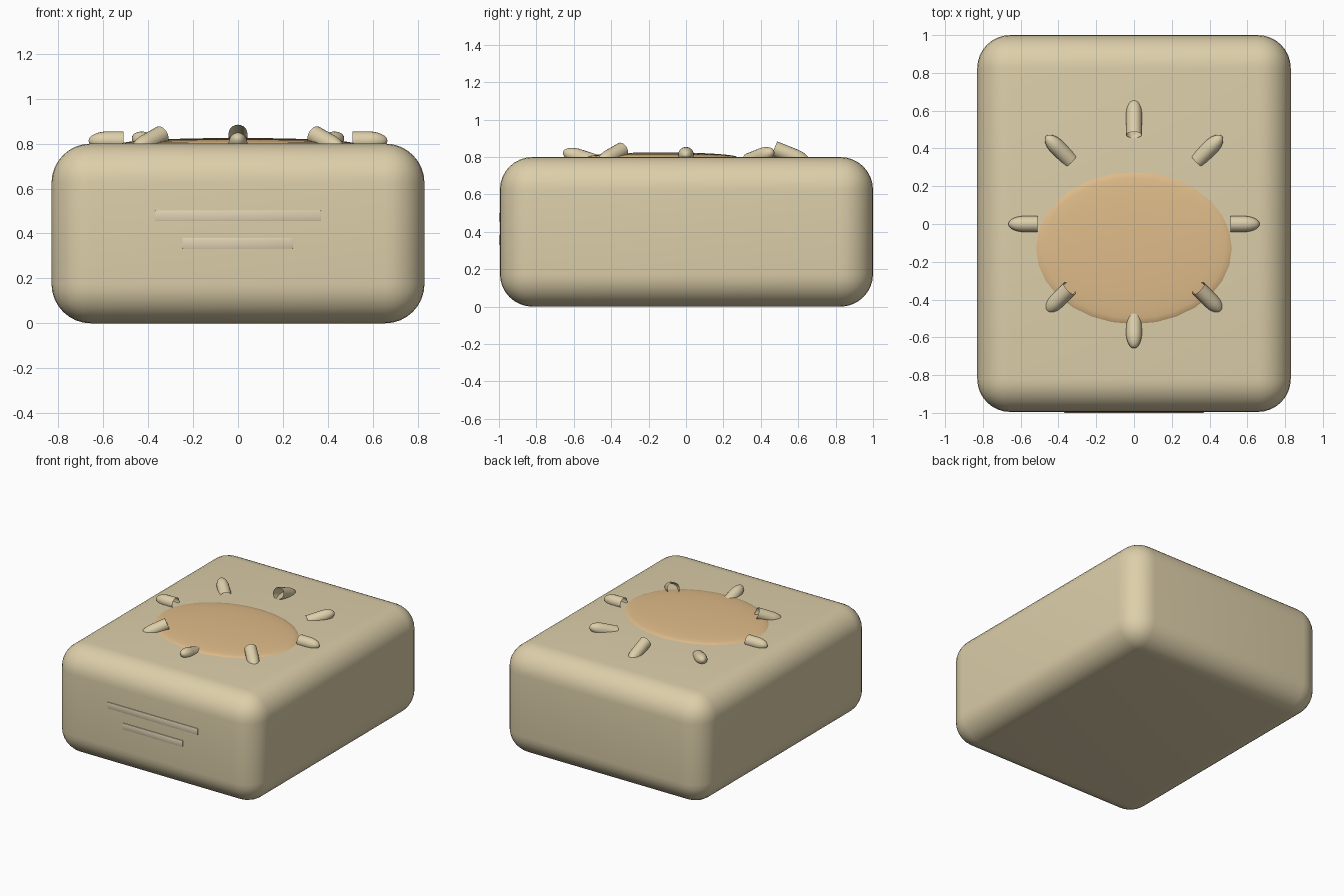
import bpy, bmesh, math
from mathutils import Matrix, Vector

if "Cube" in bpy.data.objects:
    bpy.data.objects.remove(bpy.data.objects["Cube"])


def material(name, color):
    m = bpy.data.materials.new(name)
    m.diffuse_color = (*color, 1)
    m.use_nodes = True
    m.node_tree.nodes["Principled BSDF"].inputs["Base Color"].default_value = m.diffuse_color
    return m


CREAM = material("cream", (0.72, 0.62, 0.40))
PALE = material("pale_cream", (0.74, 0.64, 0.45))
ORANGE = material("toasted_orange", (0.74, 0.50, 0.25))


def finish(name, bm, mat, angle=40):
    me = bpy.data.meshes.new(name)
    bmesh.ops.recalc_face_normals(bm, faces=bm.faces)
    bm.to_mesh(me)
    bm.free()
    ob = bpy.data.objects.new(name, me)
    bpy.context.collection.objects.link(ob)
    me.materials.append(mat)
    bpy.context.view_layer.objects.active = ob
    ob.select_set(True)
    bpy.ops.object.shade_smooth_by_angle(angle=math.radians(angle))
    ob.select_set(False)
    return ob


def rounded_box(name, lo, hi, radius, segments, mat):
    lo, hi = Vector(lo), Vector(hi)
    bm = bmesh.new()
    bmesh.ops.create_cube(bm, size=1)
    bmesh.ops.scale(bm, vec=hi - lo, verts=bm.verts)
    bmesh.ops.translate(bm, vec=(lo + hi) / 2, verts=bm.verts)
    bmesh.ops.bevel(bm, geom=bm.edges[:], offset=radius, segments=segments,
                    profile=0.5, affect='EDGES')
    return finish(name, bm, mat)


def petal(name, azimuth, tilt, inner_r, inner_z, length, radius=0.042, sides=20):
    """Open tube with a rounded outer tip; positive tilt lifts the inner end."""
    bm = bmesh.new()
    tip = 0.085
    profile = [(0, radius)] + [
        (length - tip + tip * math.sin(a), radius * math.cos(a))
        for a in (i * math.pi / 16 for i in range(8))]
    rings = []
    for x, r in profile:
        rings.append([bm.verts.new((x, r * math.cos(t), r * math.sin(t)))
                      for t in (2 * math.pi * k / sides for k in range(sides))])
    for a, b in zip(rings, rings[1:]):
        for k in range(sides):
            bm.faces.new((a[k], a[(k + 1) % sides], b[(k + 1) % sides], b[k]))
    end = bm.verts.new((length, 0, 0))
    for k in range(sides):
        bm.faces.new((rings[-1][k], rings[-1][(k + 1) % sides], end))
    mtx = (Matrix.Rotation(azimuth, 4, 'Z')
           @ Matrix.Translation((inner_r, 0, inner_z))
           @ Matrix.Rotation(tilt, 4, 'Y'))
    bmesh.ops.transform(bm, matrix=mtx, verts=bm.verts)
    return finish(name, bm, mat=CREAM)


# Soft rounded block
rounded_box("body", (-0.83, -0.995, 0), (0.83, 1.0, 0.8), 0.175, 8, CREAM)

# Thin raised bars on the front
rounded_box("upper_bar", (-0.37, -1.0, 0.455), (0.37, -0.97, 0.502), 0.003, 2, PALE)
rounded_box("lower_bar", (-0.248, -1.0, 0.333), (0.245, -0.97, 0.38), 0.003, 2, PALE)

# Shallow oval dome on top
bm = bmesh.new()
bmesh.ops.create_uvsphere(bm, u_segments=28, v_segments=16, radius=1)
bmesh.ops.scale(bm, vec=(0.52, 0.403, 0.026), verts=bm.verts)
bmesh.ops.translate(bm, vec=(0, -0.128, 0.799), verts=bm.verts)
finish("top_dome", bm, ORANGE, 60)

# Ring of eight petals: level at the sides, alternately pitched up or down
LEVEL = (0, 0.51, 0.812, 0.155)
UP = (math.radians(22), 0.472, 0.845, 0.205)
DOWN = (math.radians(-18), 0.46, 0.764, 0.207)
UP_DIAGONAL = (math.radians(22), 0.482, 0.838, 0.19)
DOWN_DIAGONAL = (math.radians(-16), 0.475, 0.778, 0.19)
ring = [LEVEL, DOWN_DIAGONAL, UP, DOWN_DIAGONAL,
        LEVEL, UP_DIAGONAL, DOWN, UP_DIAGONAL]
for i, (tilt, r, z, length) in enumerate(ring):
    petal(f"petal_{i + 1}", i * math.pi / 4, tilt, r, z, length)
